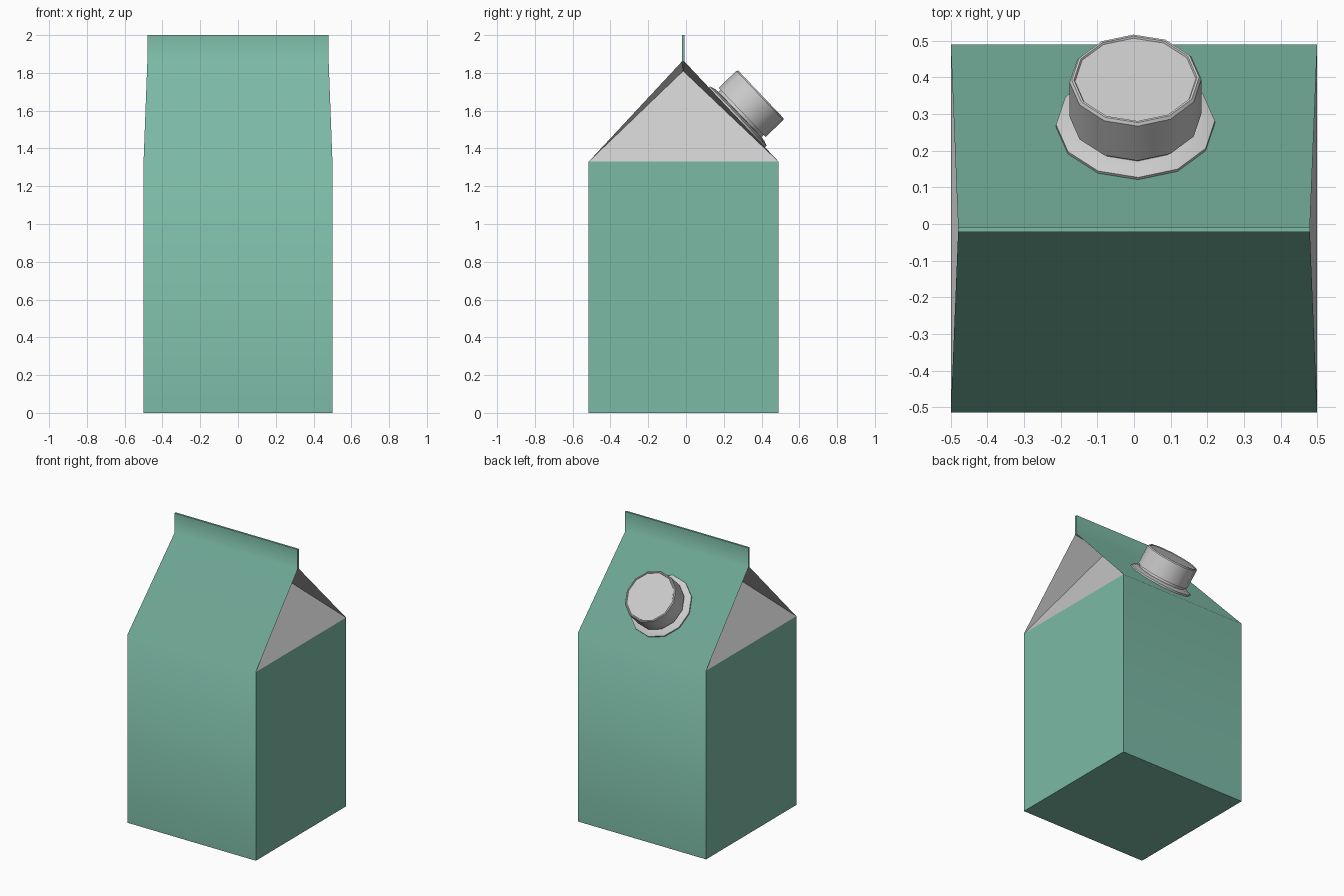
import bpy, bmesh, math
from mathutils import Vector

if "Cube" in bpy.data.objects:
    bpy.data.objects.remove(bpy.data.objects["Cube"])

green = bpy.data.materials.new("carton_green")
green.diffuse_color = (0.2, 0.49, 0.38, 1)
green.use_nodes = True
green.node_tree.nodes["Principled BSDF"].inputs["Base Color"].default_value = green.diffuse_color


def make_object(name, bm, material=None, angle=None):
    bmesh.ops.recalc_face_normals(bm, faces=bm.faces)
    me = bpy.data.meshes.new(name)
    bm.to_mesh(me)
    bm.free()
    ob = bpy.data.objects.new(name, me)
    bpy.context.collection.objects.link(ob)
    if material:
        me.materials.append(material)
    if angle:
        bpy.ops.object.select_all(action='DESELECT')
        bpy.context.view_layer.objects.active = ob
        ob.select_set(True)
        bpy.ops.object.shade_smooth_by_angle(angle=math.radians(angle))
    return ob


# Carton sheet: side profile (half width, y, z) swept across x
W, R = 0.5, 0.48
FRONT, BACK, MID = -0.515, 0.49, -0.015
SHOULDER, RIDGE, INNER = 1.33, 1.86, Vector((0.23, MID, 1.81))
profile = [(W, FRONT, 0), (W, FRONT, SHOULDER), (R, MID - 0.007, RIDGE), (R, MID - 0.007, 2),
           (R, MID + 0.007, 2), (R, MID + 0.007, RIDGE), (W, BACK, SHOULDER), (W, BACK, 0)]
bm = bmesh.new()
rows = [[bm.verts.new((s * x, y, z)) for x, y, z in profile] for s in (-1, 1)]
n = len(profile)
for i in range(n):
    j = (i + 1) % n
    bm.faces.new((rows[0][i], rows[0][j], rows[1][j], rows[1][i]))
for row in rows:
    bm.faces.new([row[i] for i in (0, 1, 6, 7)])   # side wall
    bm.faces.new([row[i] for i in (2, 3, 4, 5)])   # end of the sealed fin
make_object("carton", bm, green, 60)

# Gables folded inwards under the roof
for s, side in ((-1, "left"), (1, "right")):
    bm = bmesh.new()
    a, b, c, d = [bm.verts.new((s * profile[i][0], *profile[i][1:])) for i in (1, 2, 5, 6)]
    e = bm.verts.new((s * INNER.x, INNER.y, INNER.z))
    for tri in ((a, d, e), (a, e, b), (d, c, e), (b, e, c)):
        bm.faces.new(tri)
    gable = make_object("gable_" + side, bm)
    if sum(p.normal.x for p in gable.data.polygons) * s < 0:
        gable.data.flip_normals()


# Spout and cap: 12-sided lathes standing on the back roof slope
slope = Vector((0, BACK - MID, SHOULDER - RIDGE))
axis = Vector((0, -slope.z, slope.y)).normalized()
base = Vector((0.004, 0.268, RIDGE + (0.268 - MID) * slope.z / slope.y))
turn = axis.to_track_quat('Z', 'Y')


def lathe(name, points, sides=12):
    bm = bmesh.new()
    rings = []
    for r, h in points:
        ring = []
        for k in range(sides):
            a = 2 * math.pi * k / sides + math.radians(2)
            ring.append(bm.verts.new((r * math.cos(a), r * math.sin(a), h)))
        rings.append(ring)
    for lo, hi in zip(rings, rings[1:]):
        for k in range(sides):
            m = (k + 1) % sides
            bm.faces.new((lo[k], lo[m], hi[m], hi[k]))
    bm.faces.new(rings[0])
    bm.faces.new(rings[-1])
    ob = make_object(name, bm, angle=35)
    ob.location = base
    ob.rotation_mode = 'QUATERNION'
    ob.rotation_quaternion = turn


lathe("spout_flange", [(0.217, -0.005), (0.217, 0.012), (0.19, 0.022), (0.165, 0.024), (0.165, 0.045)])
lathe("screw_cap", [(0.18, 0.04), (0.18, 0.17), (0.174, 0.178), (0.168, 0.178), (0.165, 0.173)])
